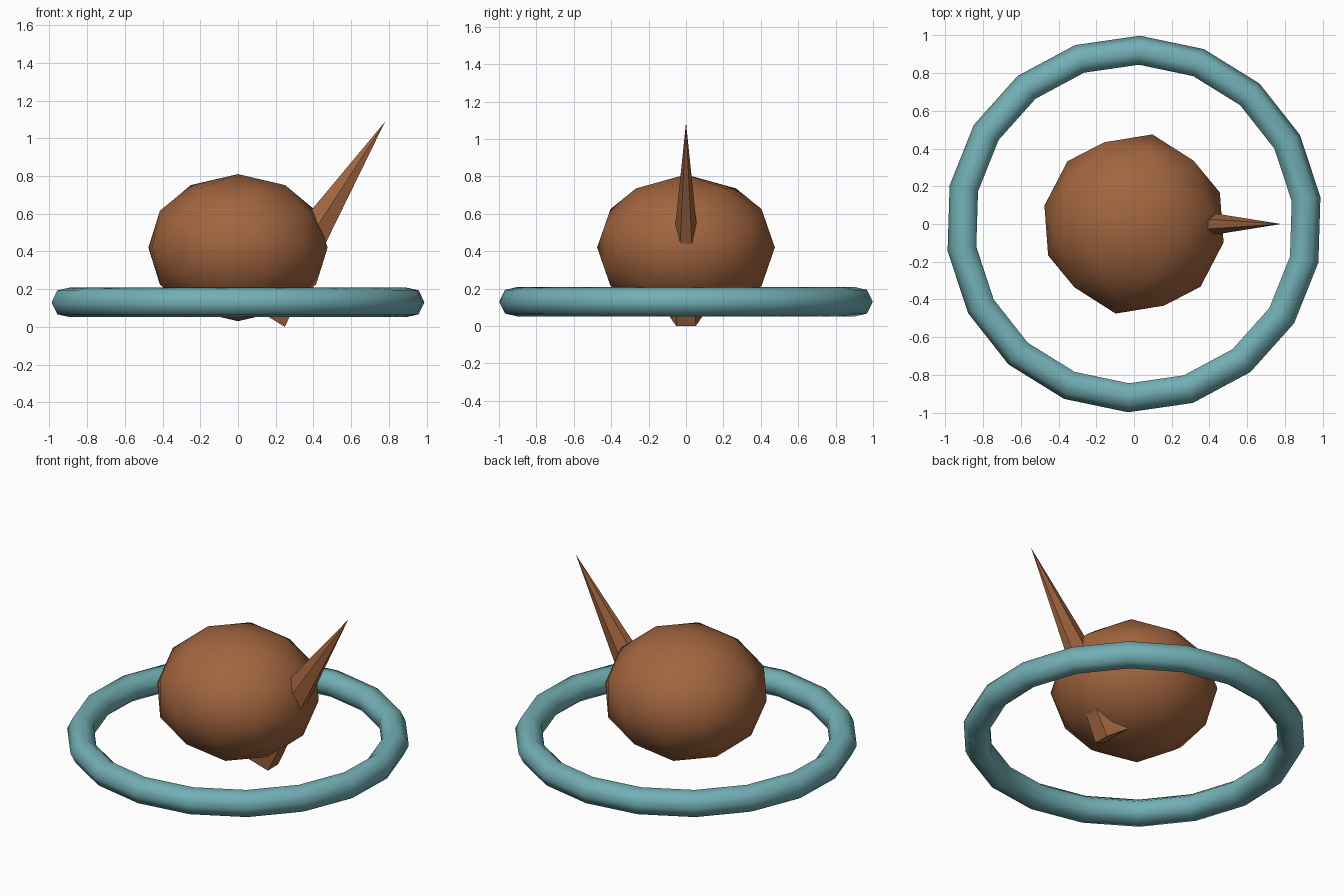
import bpy, bmesh
from math import radians, sin, cos, tau, pi
from mathutils import Matrix, Vector

if "Cube" in bpy.data.objects:
    bpy.data.objects.remove(bpy.data.objects["Cube"])


def material(name, color):
    m = bpy.data.materials.new(name)
    m.diffuse_color = (*color, 1)
    m.use_nodes = True
    m.node_tree.nodes["Principled BSDF"].inputs["Base Color"].default_value = m.diffuse_color
    return m


def finish(bm, name, mat, smooth):
    bmesh.ops.recalc_face_normals(bm, faces=bm.faces)
    me = bpy.data.meshes.new(name)
    bm.to_mesh(me)
    bm.free()
    for p in me.polygons:
        p.use_smooth = smooth
    me.materials.append(mat)
    ob = bpy.data.objects.new(name, me)
    bpy.context.collection.objects.link(ob)
    return ob


brown = material("brown", (0.36, 0.13, 0.05))
teal = material("teal", (0.17, 0.43, 0.46))

# Body: squashed two-level icosphere with an edge midpoint at the pole
bm = bmesh.new()
g = (1 + 5 ** 0.5) / 2
for a in (-1, 1):
    for b in (-g, g):
        for co in ((a, 0, b), (b, a, 0), (0, b, a)):
            bm.verts.new(co)
bmesh.ops.convex_hull(bm, input=bm.verts)
bmesh.ops.subdivide_edges(bm, edges=bm.edges[:], cuts=1, use_grid_fill=True)
for v in bm.verts:
    v.co.normalize()
bm.transform(Matrix.Translation((0, 0, 0.42))
             @ Matrix.Rotation(radians(-11.6), 4, 'Z')
             @ Matrix.Diagonal((0.485, 0.485, 0.39, 1)))
finish(bm, "body", brown, True)

# Ring: 18 segments around, 7-sided section
bm = bmesh.new()
R, r, N, M = 0.918, 0.081, 18, 7
loops = []
for i in range(N):
    t = radians(8.2) + tau * i / N
    loops.append([bm.verts.new(((R + r * cos(tau * j / M)) * cos(t),
                                (R + r * cos(tau * j / M)) * sin(t),
                                0.13 + r * sin(tau * j / M))) for j in range(M)])
for i in range(N):
    a, b = loops[i], loops[(i + 1) % N]
    for j in range(M):
        k = (j + 1) % M
        bm.faces.new((a[j], b[j], b[k], a[k]))
finish(bm, "ring", teal, True)

# Spike: six-sided cone running through the body
bm = bmesh.new()
low, high = Vector((0.248, 0, 0.0)), Vector((0.0, 0, 0.152))
centre, across = (low + high) / 2, (low - high) / 2
tip = bm.verts.new((0.78, 0, 1.088))
base = []
for i in range(6):
    t = pi / 6 + i * pi / 3
    base.append(bm.verts.new(centre + across * (cos(t) / cos(pi / 6))
                             + Vector((0, 0.105 * sin(t), 0))))
for i in range(6):
    bm.faces.new((base[i], base[(i + 1) % 6], tip))
bm.faces.new(base)
finish(bm, "spike", brown, False)
